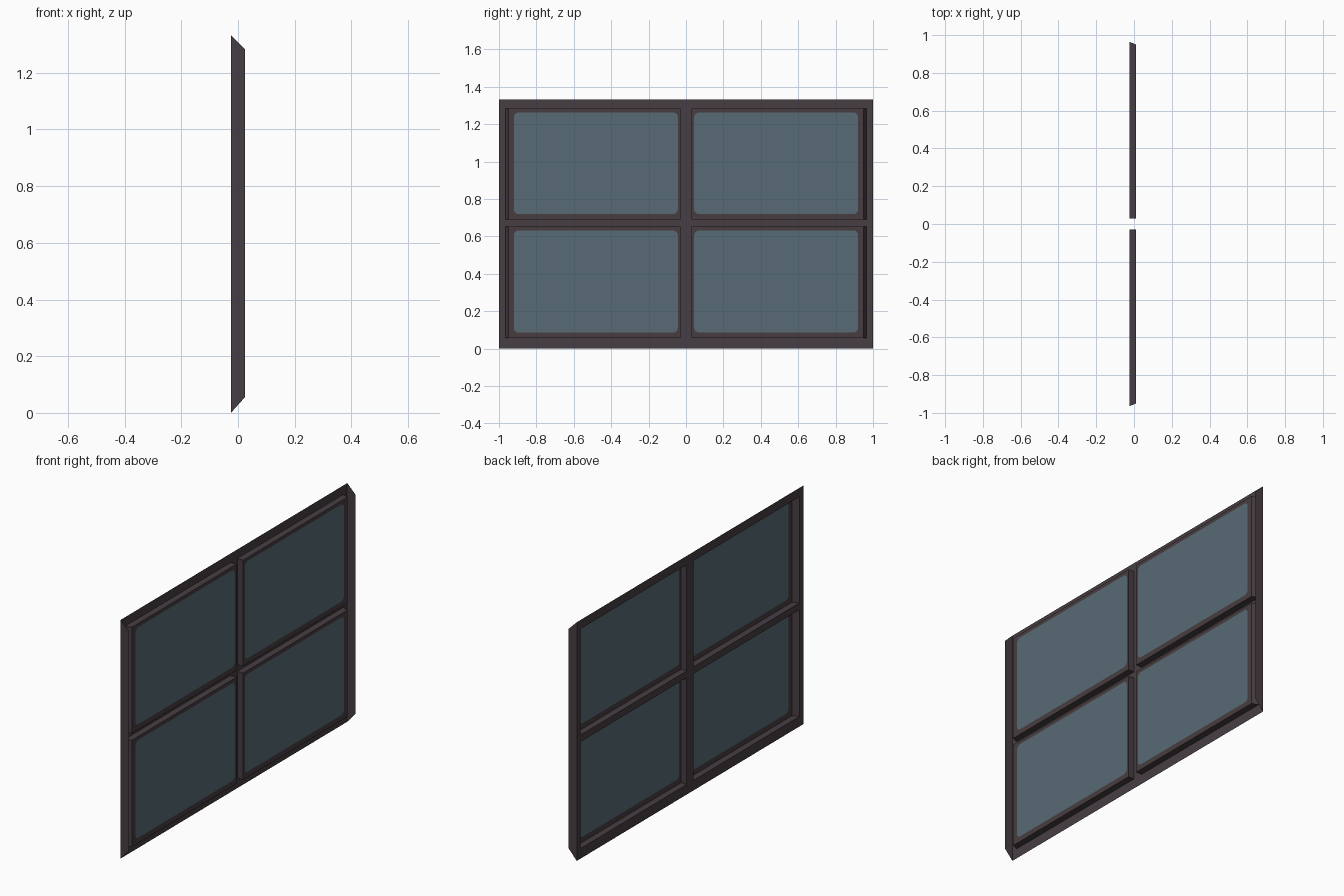
import bpy, bmesh, math

if "Cube" in bpy.data.objects:
    bpy.data.objects.remove(bpy.data.objects["Cube"])

X_BACK, X_PANE, X_FRONT = -0.025, 0.011, 0.025
TOP = 1.333
Y_CUTS = [-1, -0.965, -0.03, 0.03, 0.965, 1]
Z_CUTS = [0, 0.056, 0.652, 0.69, 1.283, TOP]


def material(name, rgb):
    m = bpy.data.materials.new(name)
    m.diffuse_color = (*rgb, 1)
    m.use_nodes = True
    m.node_tree.nodes["Principled BSDF"].inputs["Base Color"].default_value = m.diffuse_color
    return m


FRAME = material("dark_frame", (0.062, 0.048, 0.056))
SASH = material("sash_brown", (0.064, 0.046, 0.050))
GLASS = material("blue_grey_glass", (0.098, 0.147, 0.178))


def finish(name, bm, mat):
    mesh = bpy.data.meshes.new(name)
    bm.to_mesh(mesh)
    bm.free()
    mesh.materials.append(mat)
    obj = bpy.data.objects.new(name, mesh)
    bpy.context.collection.objects.link(obj)
    return obj


def face(bm, pts):
    return bm.faces.new([bm.verts.new(p) for p in pts])


# Back sheet of the frame: a grid with four openings
bm = bmesh.new()
for i in range(5):
    for j in range(5):
        if i in (1, 3) and j in (1, 3):
            continue
        y0, y1, z0, z1 = Y_CUTS[i], Y_CUTS[i + 1], Z_CUTS[j], Z_CUTS[j + 1]
        face(bm, [(X_BACK, y0, z0), (X_BACK, y1, z0), (X_BACK, y1, z1), (X_BACK, y0, z1)])
bmesh.ops.remove_doubles(bm, verts=bm.verts, dist=1e-5)
finish("frame_sheet", bm, FRAME)

# End plates with mitred top and bottom
for side, label in ((-1, "left"), (1, "right")):
    bm = bmesh.new()
    pts = [(X_BACK, side, 0), (X_FRONT, side, Z_CUTS[1]),
           (X_FRONT, side, Z_CUTS[4]), (X_BACK, side, TOP)]
    face(bm, pts if side < 0 else pts[::-1])
    finish("end_plate_" + label, bm, FRAME)


def rounded(y0, y1, z0, z1, r, n=5):
    """Four corner arcs, counter-clockwise seen from +x."""
    arcs = []
    for k, (cy, cz) in enumerate([(y0 + r, z0 + r), (y1 - r, z0 + r),
                                  (y1 - r, z1 - r), (y0 + r, z1 - r)]):
        arcs.append([(X_PANE, cy + r * math.cos(a), cz + r * math.sin(a))
                     for a in (math.pi * (1 + k / 2 + t / n / 2) for t in range(n + 1))])
    return arcs


# Sashes: tray walls, a flat border and rounded glass
for side, s_name in ((-1, "left"), (1, "right")):
    for j, v_name in ((1, "lower"), (3, "upper")):
        z0, z1 = Z_CUTS[j], Z_CUTS[j + 1]

        def corners(x, outer):
            ya, yb = sorted((side * 0.03, side * outer))
            return [(x, ya, z0), (x, yb, z0), (x, yb, z1), (x, ya, z1)]

        back, front = corners(X_BACK, 0.965), corners(X_PANE, 0.95)
        bm = bmesh.new()
        for k in range(4):
            n = (k + 1) % 4
            face(bm, [back[k], back[n], front[n], front[k]])
        finish(f"sash_wall_{v_name}_{s_name}", bm, FRAME)

        ya, yb = sorted((side * 0.044, side * 0.92))
        arcs = rounded(ya, yb, z0 + 0.03, z1 - 0.02, 0.025)
        bm = bmesh.new()
        for k in range(4):
            n = (k + 1) % 4
            for p, q in zip(arcs[k], arcs[k][1:]):
                face(bm, [front[k], q, p])
            face(bm, [front[k], front[n], arcs[n][0], arcs[k][-1]])
        bmesh.ops.remove_doubles(bm, verts=bm.verts, dist=1e-5)
        finish(f"sash_border_{v_name}_{s_name}", bm, SASH)

        bm = bmesh.new()
        face(bm, [p for arc in arcs for p in arc])
        finish(f"glass_{v_name}_{s_name}", bm, GLASS)
